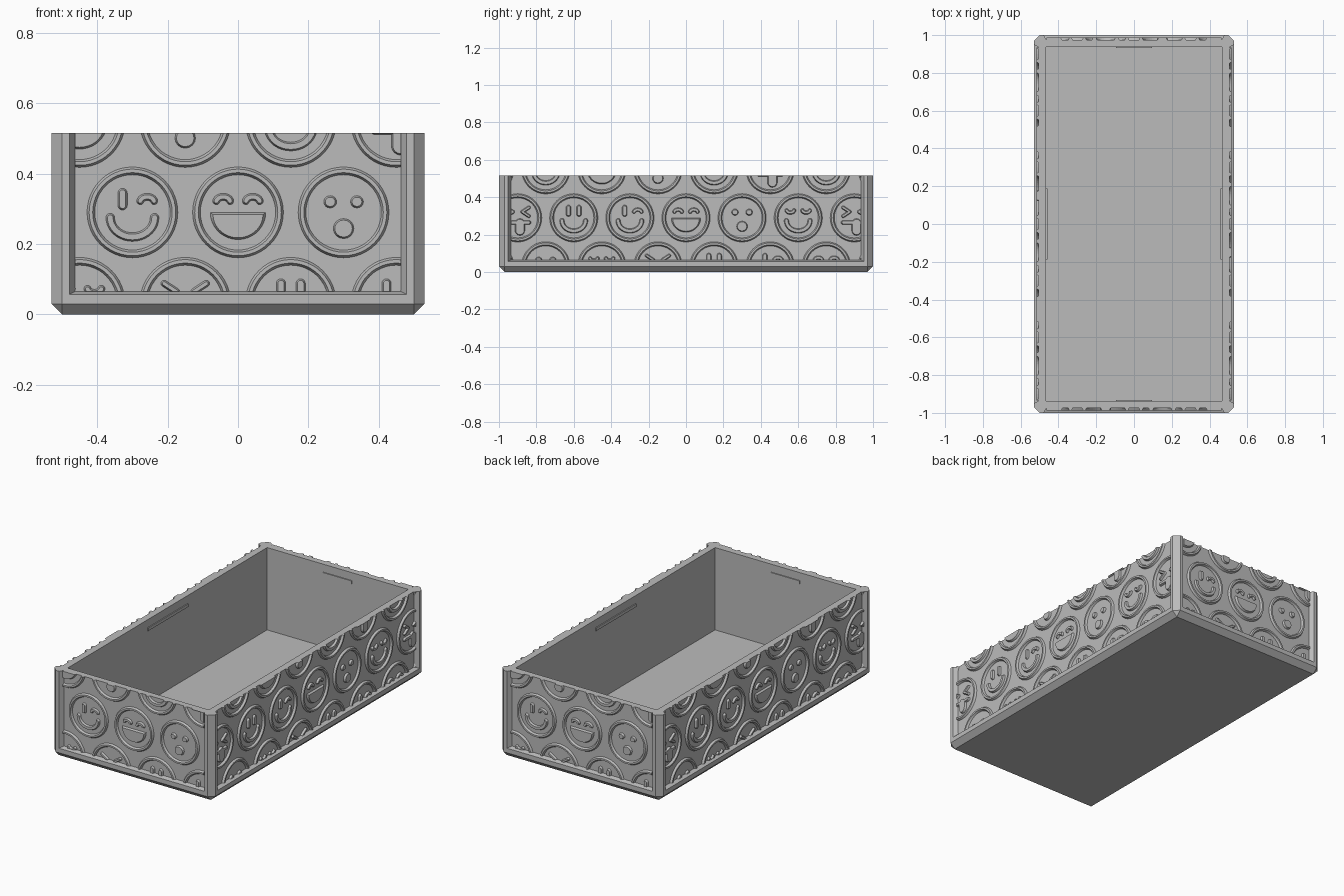
import bpy, bmesh
from math import sin, cos, pi, radians
from mathutils import Matrix, Vector

if "Cube" in bpy.data.objects:
    bpy.data.objects.remove(bpy.data.objects["Cube"])

HX, HY, TOP, CH = 0.53, 1.0, 0.515, 0.03      # half sizes, height, chamfer
RECESS, RIM, FLOOR = 0.025, 0.065, 0.025      # panel depth, wall rim, floor
RISE = 0.012                                  # height of the relief

grey = bpy.data.materials.new("plain_grey")
grey.use_nodes = True
grey.diffuse_color = (0.5, 0.5, 0.5, 1)
grey.node_tree.nodes["Principled BSDF"].inputs["Base Color"].default_value = (0.5, 0.5, 0.5, 1)


def finish(bm, name):
    bmesh.ops.recalc_face_normals(bm, faces=bm.faces)
    mesh = bpy.data.meshes.new(name)
    bm.to_mesh(mesh)
    bm.free()
    mesh.materials.append(grey)
    obj = bpy.data.objects.new(name, mesh)
    bpy.context.collection.objects.link(obj)
    return obj


def hull(points, name):
    """Convex solid around the points."""
    bm = bmesh.new()
    for p in points:
        bm.verts.new(p)
    bmesh.ops.convex_hull(bm, input=bm.verts)
    bmesh.ops.dissolve_limit(bm, angle_limit=0.01, verts=bm.verts, edges=bm.edges)
    return finish(bm, name)


def box(x0, x1, y0, y1, z0, z1, name):
    return hull([(x, y, z) for x in (x0, x1) for y in (y0, y1) for z in (z0, z1)], name)


def cut(target, cutter):
    mod = target.modifiers.new("cut", "BOOLEAN")
    mod.operation, mod.solver, mod.object = "DIFFERENCE", "EXACT", cutter
    cutter.hide_render = True
    bpy.context.view_layer.objects.active = target
    bpy.ops.object.modifier_apply(modifier=mod.name)
    bpy.data.objects.remove(cutter)


# --- relief shapes, drawn as (across, up) outlines ---
def arc(cx, cy, rx, ry, a0, a1, n=12):
    angles = [radians(a0 + (a1 - a0) * i / n) for i in range(n + 1)]
    return [(cx + rx * cos(a), cy + ry * sin(a)) for a in angles]


def outline(path, w):
    """Outline of a round-ended stroke of half width w."""
    pts = [Vector(p) for p in path]
    left, right = [], []
    for i, p in enumerate(pts):
        d = (pts[min(i + 1, len(pts) - 1)] - pts[max(i - 1, 0)]).normalized()
        n = Vector((-d.y, d.x)) * w
        left.append(p + n)
        right.append(p - n)

    def cap(centre, start):
        off = start - centre
        return [centre + Matrix.Rotation(-pi * k / 8, 2) @ off for k in range(1, 8)]
    return left + cap(pts[-1], left[-1]) + right[::-1] + cap(pts[0], right[0])


def raise_shape(bm, base, top, at):
    """Bevelled solid between a base outline and a smaller top outline."""
    loops = [[bm.verts.new((u + at[0], -h, v + at[1])) for u, v in pts]
             for pts, h in ((base, -0.002), (top, RISE))]
    a, b = loops
    for i in range(len(a)):
        j = (i + 1) % len(a)
        bm.faces.new((a[i], a[j], b[j], b[i]))
    bm.faces.new(a[::-1])
    bm.faces.new(b)


def stroke(bm, path, w, at):
    raise_shape(bm, outline(path, w), outline(path, w - 0.005), at)


def dot(bm, u, v, w, at):
    stroke(bm, [(u - 0.001, v), (u + 0.001, v)], w, at)


def ring(bm, at, n=48):
    profile = [(0.13, -0.002), (0.123, RISE), (0.113, RISE), (0.106, -0.002)]
    rows = [[bm.verts.new((at[0] + r * cos(2 * pi * i / n), -h, at[1] + r * sin(2 * pi * i / n)))
             for r, h in profile] for i in range(n)]
    for i in range(n):
        a, b = rows[i], rows[(i + 1) % n]
        for k in range(4):
            m = (k + 1) % 4
            bm.faces.new((a[k], a[m], b[m], b[k]))


# --- the six expressions ---
def tall_eye(bm, u, at):
    stroke(bm, [(u, 0.02), (u, 0.055)], 0.014, at)


def arched_eye(bm, u, at, flip=1):
    stroke(bm, arc(u, 0.036 - 0.006 * flip, 0.02, 0.014 * flip, 170, 10), 0.011, at)


def grin(bm, at):
    stroke(bm, arc(0, -0.015, 0.063, 0.055, 180, 360, 18), 0.013, at)


def smile(bm, at):
    for s in (-1, 1):
        tall_eye(bm, s * 0.028, at)
    grin(bm, at)


def wink(bm, at):
    tall_eye(bm, -0.028, at)
    arched_eye(bm, 0.042, at)
    grin(bm, at)


def laugh(bm, at):
    for s in (-1, 1):
        arched_eye(bm, s * 0.042, at)
    raise_shape(bm, arc(0, 0, 0.08, 0.078, 180, 360, 18), arc(0, -0.006, 0.071, 0.066, 180, 360, 18), at)


def surprise(bm, at):
    for s in (-1, 1):
        dot(bm, s * 0.038, 0.03, 0.018, at)
    dot(bm, 0, -0.046, 0.029, at)


def content(bm, at):
    for s in (-1, 1):
        arched_eye(bm, s * 0.042, at, -1)
    grin(bm, at)


def tongue_out(bm, at):
    for s in (-1, 1):
        for v in (0.055, 0.009):
            stroke(bm, [(s * 0.06, v), (s * 0.025, 0.032)], 0.01, at)
    stroke(bm, [(-0.06, -0.025), (0.06, -0.025)], 0.012, at)
    stroke(bm, [(0.012, -0.03), (0.012, -0.068)], 0.027, at)


FACES = [smile, wink, laugh, surprise, content, tongue_out]


def relief(half, name):
    """Staggered rows of faces, trimmed to the panel."""
    bm = bmesh.new()
    for v, shift, first in ((0.033, 0.5, 0), (0.29, 0, 2), (0.547, -0.5, 3)):
        for i in range(-4, 5):
            at = ((i + shift) * 0.3, v)
            if abs(at[0]) - 0.13 < half:
                ring(bm, at)
                FACES[(first + i) % 6](bm, at)
    bmesh.ops.triangulate(bm, faces=bm.faces)
    for co, no in (((half, 0, 0), (1, 0, 0)), ((-half, 0, 0), (-1, 0, 0)),
                   ((0, 0, TOP), (0, 0, 1)), ((0, 0, RIM), (0, 0, -1))):
        res = bmesh.ops.bisect_plane(bm, geom=bm.verts[:] + bm.edges[:] + bm.faces[:],
                                     plane_co=co, plane_no=no, clear_outer=True)
        edges = [e for e in res["geom_cut"] if isinstance(e, bmesh.types.BMEdge)]
        bmesh.ops.holes_fill(bm, edges=edges, sides=0)
    return finish(bm, name)


# --- tray body: chamfered block, hollowed, with a recessed panel per side ---
tray = hull([(sx * x, sy * y, z) for sx in (-1, 1) for sy in (-1, 1)
             for x, y, z in ((HX - CH, HY - CH, 0), (HX - CH, HY, CH), (HX, HY - CH, CH),
                             (HX - CH, HY, TOP), (HX, HY - CH, TOP))], "tray_body")
cut(tray, box(-0.465, 0.465, -0.938, 0.938, FLOOR, 1, "cavity_cutter"))

for k, side in enumerate(("front", "right", "back", "left")):
    turn = Matrix.Rotation(k * pi / 2, 4, "Z")
    reach, half = (HY, 0.463) if k % 2 == 0 else (HX, 0.935)
    # recess with sloping edges
    points = []
    for depth, grow in ((RECESS, 0), (-0.01, 0.022)):
        for s in (-1, 1):
            for z in (RIM - grow / 2, 0.7):
                points.append(turn @ Vector((s * (half + grow), -(reach - depth), z)))
    cut(tray, hull(points, "panel_cutter"))
    # raised faces
    rel = relief(half, side + "_face_relief")
    rel.matrix_world = turn @ Matrix.Translation((0, -(reach - RECESS), 0))
    # lid catch on the inner wall
    inner, length = (0.938, 0.095) if k % 2 == 0 else (0.465, 0.188)
    catch = box(-length, length, -inner - 0.002, -inner + 0.006, 0.45, 0.468, side + "_lid_catch")
    catch.matrix_world = turn
